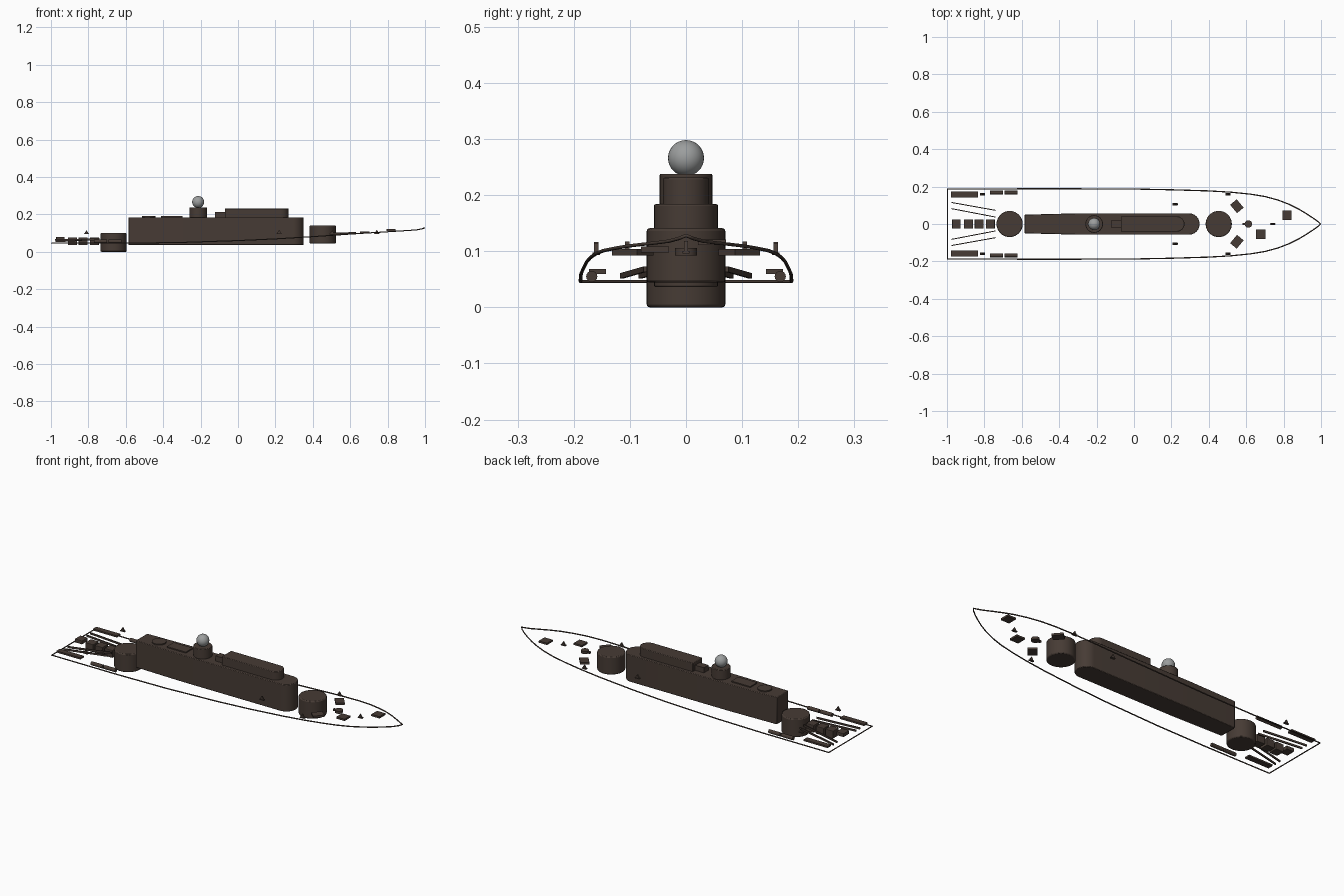
import bpy, bmesh, math
from mathutils import Matrix, Vector

if "Cube" in bpy.data.objects:
    bpy.data.objects.remove(bpy.data.objects["Cube"])


def material(name, rgb):
    m = bpy.data.materials.new(name)
    m.diffuse_color = (*rgb, 1)
    m.use_nodes = True
    m.node_tree.nodes["Principled BSDF"].inputs["Base Color"].default_value = m.diffuse_color
    return m


BROWN = material("dark brown", (0.062, 0.044, 0.035))
GREY = material("radome grey", (0.33, 0.34, 0.34))


def finish(bm, name, mat=BROWN, bevel=0.0, smooth=True):
    bmesh.ops.recalc_face_normals(bm, faces=bm.faces)
    me = bpy.data.meshes.new(name)
    bm.to_mesh(me)
    bm.free()
    ob = bpy.data.objects.new(name, me)
    bpy.context.collection.objects.link(ob)
    me.materials.append(mat)
    if bevel:
        b = ob.modifiers.new("bevel", 'BEVEL')
        b.width, b.segments, b.limit_method = bevel, 2, 'ANGLE'
    if smooth:
        bpy.ops.object.select_all(action='DESELECT')
        ob.select_set(True)
        bpy.context.view_layer.objects.active = ob
        bpy.ops.object.shade_smooth_by_angle(angle=math.radians(35))
    return ob


def box(name, c, s, rot=0.0, bevel=0.0):
    bm = bmesh.new()
    bmesh.ops.create_cube(bm, size=1, matrix=Matrix.Translation(c) @
                          Matrix.Rotation(rot, 4, 'Z') @ Matrix.Diagonal((*s, 1)))
    return finish(bm, name, bevel=bevel, smooth=False)


def cylinder(name, c, r, h, axis='Z', seg=40, bevel=0.0):
    bm = bmesh.new()
    rot = Matrix.Rotation(math.pi / 2, 4, 'Y') if axis == 'X' else Matrix()
    bmesh.ops.create_cone(bm, cap_ends=True, segments=seg, radius1=r, radius2=r,
                          depth=h, matrix=Matrix.Translation(c) @ rot)
    return finish(bm, name, bevel=bevel)


def prism(name, outline, z0, z1, bevel=0.0):
    bm = bmesh.new()
    f = bm.faces.new([bm.verts.new((x, y, z0)) for x, y in outline])
    new = bmesh.ops.extrude_face_region(bm, geom=[f])["geom"]
    for v in new:
        if isinstance(v, bmesh.types.BMVert):
            v.co.z = z1
    return finish(bm, name, bevel=bevel)


def round_nose(aft, sides, nose, r):
    """Outline with square aft end (x, half width) list and a semicircular nose."""
    pts = [(x, -y) for x, y in [aft] + sides]
    pts += [(nose - r + r * math.cos(a), r * math.sin(a))
            for a in [math.radians(-90 + 10 * i) for i in range(19)]]
    return pts + [(x, y) for x, y in reversed([aft] + sides)]


def beam(name, a, b, w, h):
    a, b = Vector(a), Vector(b)
    d = b - a
    m = Matrix.Translation((a + b) / 2) @ d.to_track_quat('X', 'Z').to_matrix().to_4x4()
    bm = bmesh.new()
    bmesh.ops.create_cube(bm, size=1, matrix=m @ Matrix.Diagonal((d.length, w, h, 1)))
    return finish(bm, name, smooth=False)


def chock(x, y, z):
    """Small triangular bracket with a cross pin."""
    bm = bmesh.new()
    tri = [(-0.014, 0), (0.014, 0), (0, 0.022)]
    f = bm.faces.new([bm.verts.new((x + u, y - 0.004, z + v)) for u, v in tri])
    new = bmesh.ops.extrude_face_region(bm, geom=[f])["geom"]
    for v in new:
        if isinstance(v, bmesh.types.BMVert):
            v.co.y = y + 0.004
    finish(bm, "chock", smooth=False)
    box("chock_base", (x, y, z + 0.002), (0.026, 0.013, 0.004))


# Deck edge: half profile (x, half width, height), mirrored and closed at the stern
half = [(-0.997, 0.188, 0.046), (-0.6, 0.188, 0.046), (-0.3, 0.188, 0.050),
        (0, 0.187, 0.060), (0.2, 0.183, 0.069), (0.4, 0.177, 0.081),
        (0.52, 0.170, 0.089), (0.62, 0.160, 0.096), (0.70, 0.147, 0.101),
        (0.77, 0.128, 0.105), (0.83, 0.105, 0.109), (0.88, 0.080, 0.112),
        (0.925, 0.053, 0.115), (0.96, 0.030, 0.118), (0.985, 0.012, 0.123)]
path = half + [(0.997, 0, 0.128)] + [(x, -y, z) for x, y, z in reversed(half)]
cu = bpy.data.curves.new("deck_edge", 'CURVE')
cu.dimensions = '3D'
cu.bevel_depth, cu.bevel_resolution = 0.0032, 1
sp = cu.splines.new('POLY')
sp.points.add(len(path) - 1)
for p, co in zip(sp.points, path):
    p.co = (*co, 1)
sp.use_cyclic_u = True
cu.materials.append(BROWN)
bpy.context.collection.objects.link(bpy.data.objects.new("deck_edge", cu))

# Gun barbettes
cylinder("aft_barbette", (-0.665, 0, 0.05), 0.07, 0.10, bevel=0.005)
cylinder("forward_barbette", (0.453, 0, 0.0925), 0.07, 0.097, bevel=0.005)

# Superstructure, deckhouse and roof fittings
prism("superstructure", round_nose((-0.585, 0.05), [(-0.3, 0.057)], 0.351, 0.057),
      0.036, 0.184, bevel=0.003)
prism("deckhouse", round_nose((-0.07, 0.041), [], 0.27, 0.041), 0.18, 0.231, bevel=0.003)
box("deckhouse_step", (-0.095, 0, 0.197), (0.055, 0.04, 0.03))
cylinder("roof_hatch", (-0.478, 0, 0.186), 0.036, 0.008)
box("roof_plate", (-0.353, 0, 0.186), (0.115, 0.06, 0.008))

# Radar pedestal and ball
cylinder("radar_pedestal", (-0.213, 0, 0.21), 0.047, 0.056, bevel=0.003)
bm = bmesh.new()
bmesh.ops.create_uvsphere(bm, u_segments=32, v_segments=20, radius=0.032,
                          matrix=Matrix.Translation((-0.213, 0, 0.266)))
finish(bm, "radar_ball", GREY)

# Stern centreline lockers
for x in (-0.885, -0.828, -0.768):
    box("stern_locker", (x, 0, 0.056), (0.048, 0.05, 0.042), bevel=0.003)
box("stern_winch", (-0.95, 0, 0.07), (0.045, 0.05, 0.02), bevel=0.003)

# Mirrored stern and side gear
for s in (-1, 1):
    for y0, y1 in ((0.115, 0.073), (0.082, 0.037)):
        beam("stern_rail", (-0.975, s * y0, 0.056), (-0.74, s * y1, 0.068), 0.005, 0.010)
    box("stern_rack", (-0.907, s * 0.158, 0.064), (0.145, 0.03, 0.009))
    for x in (-0.735, -0.657):
        cylinder("deck_canister", (x, s * 0.168, 0.055), 0.01, 0.07, 'X', 16)
    box("bow_hatch", (0.55, s * 0.095, 0.098), (0.046, 0.058, 0.011), rot=s * 0.7)
    chock(-0.81, s * 0.16, 0.094)
    chock(0.22, s * 0.105, 0.095)
    chock(0.503, s * 0.16, 0.093)

# Bow deck fittings
box("bow_hatch", (0.818, 0.046, 0.116), (0.05, 0.05, 0.010))
box("bow_hatch", (0.677, -0.055, 0.103), (0.05, 0.05, 0.010))
cylinder("capstan", (0.612, 0, 0.099), 0.02, 0.014, seg=20)
box("capstan_arm", (0.605, 0, 0.099), (0.05, 0.012, 0.01))
chock(0.742, 0, 0.096)
